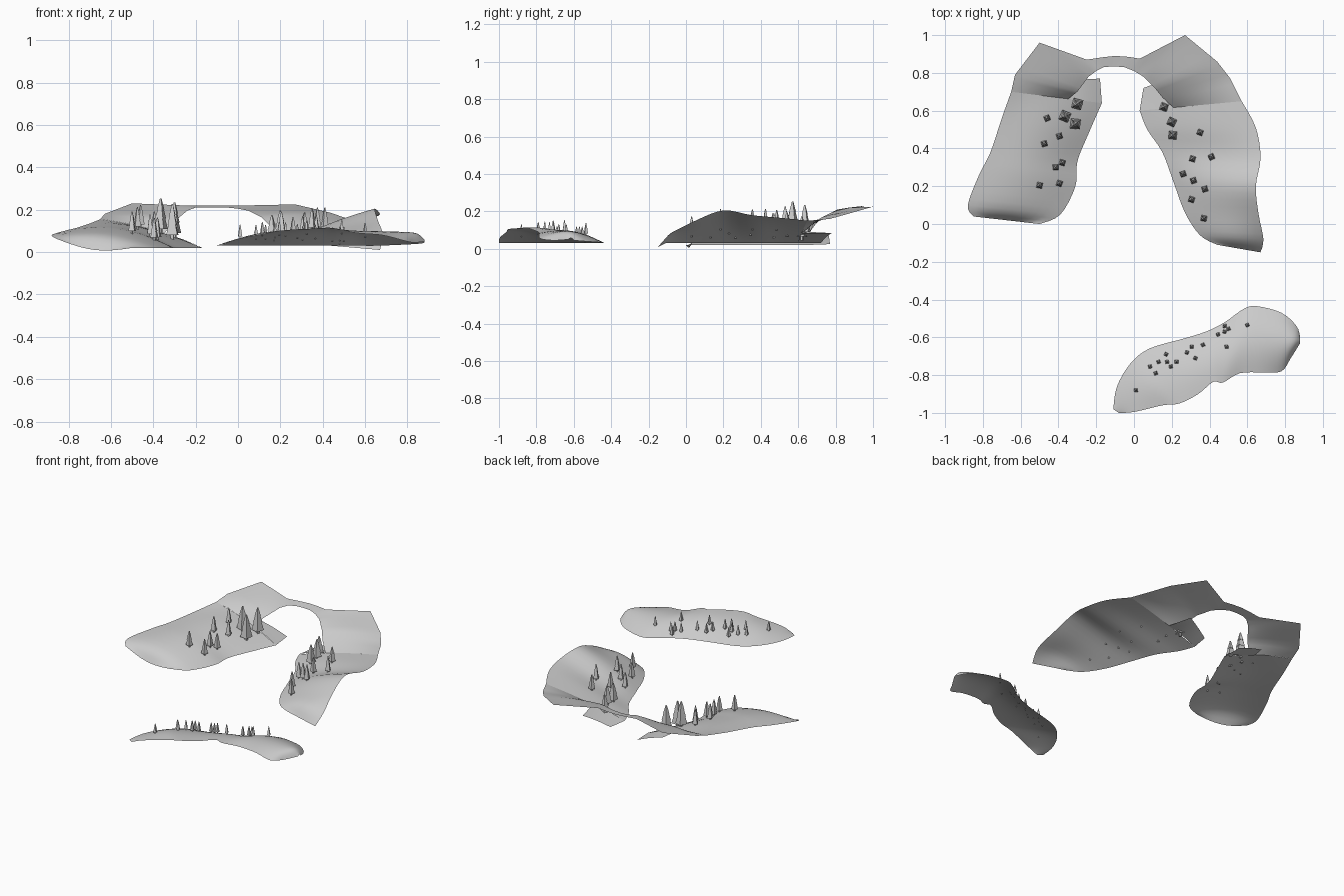
import bpy, bmesh, math, random
from mathutils import Vector
from mathutils.bvhtree import BVHTree
random.seed(4)

def catmull(a, b, c, d, t):
    return [0.5 * (2*q + (r-p)*t + (2*p-5*q+4*r-s)*t*t + (3*q-p-3*r+s)*t**3)
            for p, q, r, s in zip(a, b, c, d)]

def sheet(name, rows, smooth=True, steps=4, across=12):
    """Loft an open terrain sheet; row = inner xyz, outer xyz, bulge."""
    dense = []
    for i in range(len(rows) - 1):
        a, b, c, d = rows[max(i-1, 0)], rows[i], rows[i+1], rows[min(i+2, len(rows)-1)]
        for k in range(steps):
            t = k / steps
            dense.append(catmull(a, b, c, d, t) if smooth
                         else [p + (q-p)*t for p, q in zip(b, c)])
    dense.append(rows[-1])
    bm = bmesh.new()
    grid = []
    for r in dense:
        p, q = Vector(r[0:3]), Vector(r[3:6])
        line = []
        for j in range(across + 1):
            t = j / across
            v = p.lerp(q, t)
            v.z = max(0, v.z + r[6] * math.sin(math.pi * t))
            line.append(bm.verts.new(v))
        grid.append(line)
    for u, w in zip(grid, grid[1:]):
        for j in range(across):
            bm.faces.new((u[j], u[j+1], w[j+1], w[j]))
    bm.normal_update()
    if sum(f.normal.z * f.calc_area() for f in bm.faces) < 0:
        bmesh.ops.reverse_faces(bm, faces=bm.faces[:])
    for f in bm.faces:
        f.smooth = True
    bm.normal_update()
    tree = BVHTree.FromBMesh(bm)
    me = bpy.data.meshes.new(name)
    bm.to_mesh(me)
    bm.free()
    bpy.context.collection.objects.link(bpy.data.objects.new(name, me))
    return tree

# Left shore, from the front end to the back
left = sheet("left_shore", [
    (-.50, .00, .02, -.85, .04, .06, -.03),
    (-.39, .05, .02, -.88, .10, .08, .025),
    (-.31, .20, .02, -.82, .26, .10, .045),
    (-.30, .33, .02, -.76, .38, .115, .045),
    (-.24, .48, .02, -.70, .56, .135, .04),
    (-.17, .64, .02, -.65, .70, .155, .02)])
sheet("left_shore_flap", [
    (-.17, .64, .02, -.38, .666, .09, .01),
    (-.18, .77, .025, -.36, .76, .085, .005)], across=5)

# Right shore with a cross ridge
right = sheet("right_shore", [
    (.44, -.11, .03, .67, -.15, .01, .0),
    (.35, -.06, .03, .685, -.08, .08, .03),
    (.27, .06, .03, .66, .05, .15, .02),
    (.21, .22, .03, .645, .20, .205, .015),
    (.15, .38, .03, .67, .35, .18, .0),
    (.07, .50, .03, .645, .51, .165, .01),
    (.03, .60, .03, .57, .65, .15, .01)])
sheet("right_shore_flap", [
    (.03, .60, .03, .25, .62, .085, .01),
    (.05, .72, .03, .21, .78, .085, .005)], across=5)

# High back hills joined by a narrow arched saddle, ends meeting the shores
back = sheet("back_hills", [
    (-.348, .662, .088, -.65, .70, .155, .008),
    (-.30, .70, .145, -.63, .79, .18, .01),
    (-.24, .78, .195, -.50, .96, .23, .0),
    (-.20, .81, .21, -.25, .87, .22, .0),
    (-.16, .83, .21, -.17, .882, .22, .0),
    (-.11, .835, .21, -.10, .89, .22, .0),
    (-.05, .83, .21, -.03, .885, .22, .0),
    (.00, .81, .205, .03, .875, .22, .0),
    (.05, .78, .195, .27, 1.0, .225, .0),
    (.11, .72, .165, .44, .86, .185, .01),
    (.15, .67, .125, .51, .77, .16, .01),
    (.208, .6165, .079, .57, .65, .15, .004)], smooth=False)

# Front island: low towards the bay, cut high along the front
island = sheet("front_island", [
    (-.11, -.98, .03, -.08, -1.0, .03, .0),
    (-.09, -.86, .03, .00, -.995, .06, .005),
    (-.02, -.74, .03, .15, -.96, .09, .02),
    (.08, -.66, .03, .24, -.95, .105, .02),
    (.25, -.61, .03, .34, -.90, .11, .025),
    (.38, -.57, .03, .42, -.835, .115, .025),
    (.48, -.52, .03, .47, -.84, .11, .025),
    (.58, -.45, .03, .56, -.79, .09, .035),
    (.65, -.435, .03, .68, -.785, .08, .04),
    (.78, -.47, .035, .78, -.78, .055, .05),
    (.86, -.54, .04, .83, -.71, .045, .045),
    (.88, -.60, .045, .88, -.63, .05, .01)])

def ground(x, y):
    hits = [t.ray_cast(Vector((x, y, 2)), Vector((0, 0, -1)))[0]
            for t in (left, right, back, island)]
    zs = [h.z for h in hits if h]
    return max(zs) if zs else 0.05

def pine(name, x, y, w, h):
    """Trunk plus three stacked four-sided tiers."""
    bm = bmesh.new()
    tiers = [(-.05, .16, .18, .18), (.12, .50, .66, .36), (.42, .74, .50, .24), (.68, 1.0, .34, .07)]
    for z0, z1, r0, r1 in tiers:
        geo = bmesh.ops.create_cone(bm, cap_ends=True, segments=4,
                                    radius1=r0 * w, radius2=r1 * w,
                                    depth=(z1 - z0) * h)
        bmesh.ops.translate(bm, verts=geo["verts"], vec=(0, 0, (z0 + z1) / 2 * h))
    me = bpy.data.meshes.new(name)
    bm.to_mesh(me)
    bm.free()
    ob = bpy.data.objects.new(name, me)
    ob.location = (x, y, ground(x, y))
    ob.rotation_euler.z = math.pi / 4 + random.uniform(-.5, .5)
    bpy.context.collection.objects.link(ob)

# Trees grouped by size: (width, height, positions)
groups = [
    ("large_pine", .056, .165, [(-.30, .635), (-.365, .57), (-.31, .53)]),
    ("medium_pine", .045, .125, [(.16, .62), (.20, .54), (.205, .47)]),
    ("small_pine", .032, .105, [
        (-.46, .56), (-.395, .465), (-.475, .425), (-.38, .325), (-.415, .30),
        (-.50, .205), (-.395, .215), (.35, .485), (.31, .345), (.41, .355),
        (.26, .265), (.315, .23), (.375, .185), (.305, .13), (.37, .03)]),
    ("island_pine", .020, .065, [
        (.01, -.88), (.085, -.755), (.115, -.79), (.13, -.73), (.17, -.69),
        (.175, -.73), (.195, -.755), (.225, -.73), (.28, -.68), (.305, -.65),
        (.325, -.71), (.365, -.64), (.445, -.585), (.48, -.54), (.48, -.57),
        (.50, -.555), (.49, -.65), (.60, -.535)]),
]
for name, w, h, spots in groups:
    for x, y in spots:
        pine(name, x, y, w, h)
